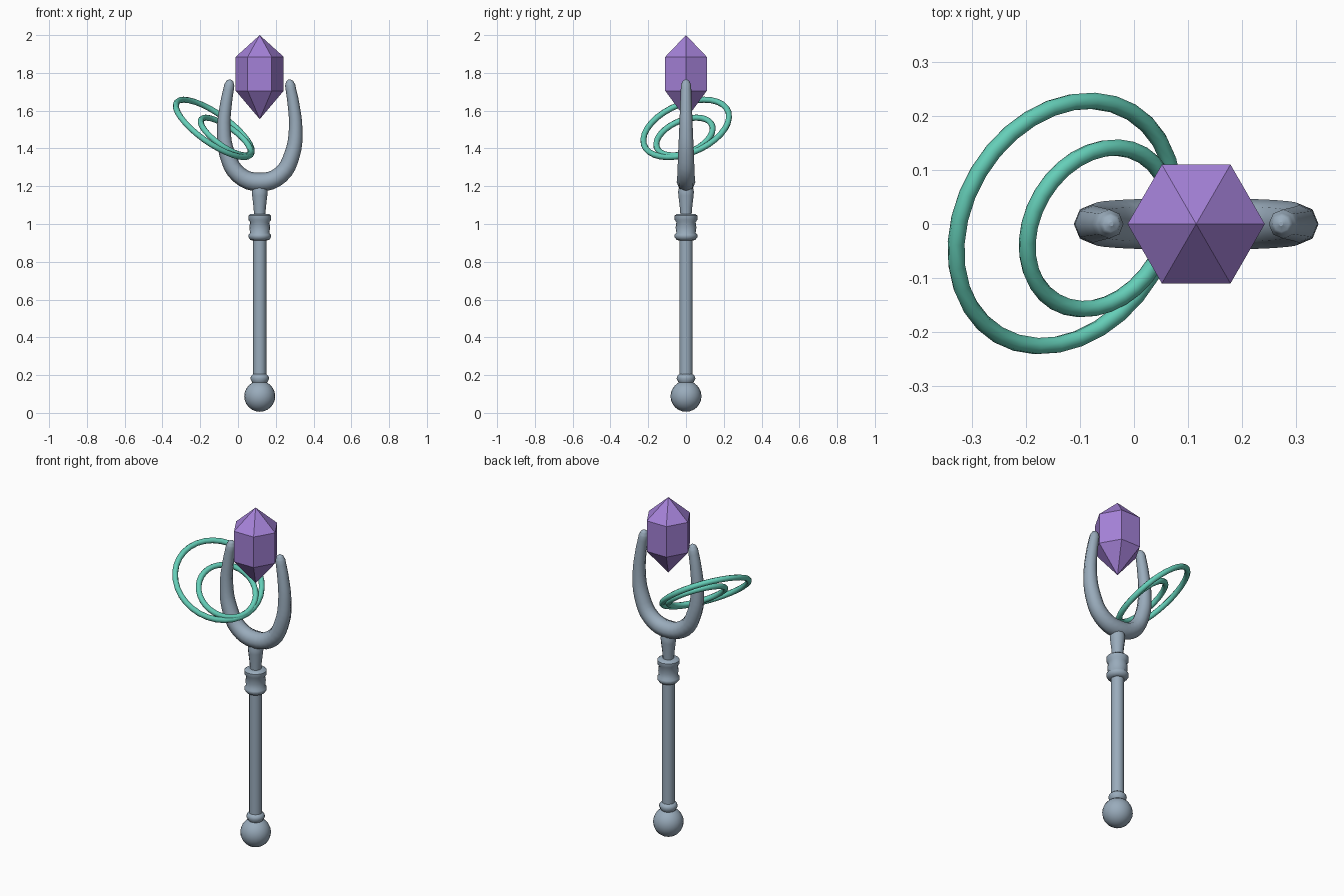
import bpy, bmesh
from math import sin, cos, pi, radians
from mathutils import Vector

default = bpy.data.objects.get("Cube")
if default:
    bpy.data.objects.remove(default, do_unlink=True)

AXIS_X = 0.115


def make_material(name, rgb):
    mat = bpy.data.materials.new(name)
    mat.use_nodes = True
    color = (*rgb, 1.0)
    mat.diffuse_color = color
    mat.node_tree.nodes["Principled BSDF"].inputs["Base Color"].default_value = color
    return mat


metal = make_material("blue grey metal", (0.32, 0.41, 0.50))
violet = make_material("violet crystal", (0.37, 0.22, 0.68))
teal = make_material("teal ring", (0.13, 0.62, 0.48))


def activate(obj):
    bpy.ops.object.select_all(action='DESELECT')
    obj.select_set(True)
    bpy.context.view_layer.objects.active = obj


def smooth(obj, angle=50):
    activate(obj)
    bpy.ops.object.shade_smooth_by_angle(angle=radians(angle))


def lathe(name, profile, sides, mat):
    """Spin (radius, height) pairs round the staff axis; zero radius makes a pole."""
    bm = bmesh.new()
    rings = []
    for r, z in profile:
        count = sides if r > 0 else 1
        rings.append([bm.verts.new((AXIS_X + r * cos(2 * pi * i / sides),
                                    r * sin(2 * pi * i / sides), z)) for i in range(count)])
    for low, high in zip(rings, rings[1:]):
        for i in range(sides):
            j = (i + 1) % sides
            quad = [low[i % len(low)], low[j % len(low)],
                    high[j % len(high)], high[i % len(high)]]
            bm.faces.new(list(dict.fromkeys(quad)))
    for ring in (rings[0], rings[-1]):
        if len(ring) > 1:
            bm.faces.new(ring)
    bmesh.ops.recalc_face_normals(bm, faces=bm.faces)
    mesh = bpy.data.meshes.new(name)
    bm.to_mesh(mesh)
    bm.free()
    obj = bpy.data.objects.new(name, mesh)
    bpy.context.collection.objects.link(obj)
    mesh.materials.append(mat)
    return obj


# Pommel ball
ball_r, ball_z = 0.082, 0.088
ball = [(ball_r * sin(pi * i / 12) if 0 < i < 12 else 0,
         ball_z - ball_r * cos(pi * i / 12)) for i in range(13)]
smooth(lathe("pommel_ball", ball, 20, metal))

# Shaft and its turned rings
smooth(lathe("pommel_ring", [(0.034, 0.15), (0.042, 0.165), (0.05, 0.182),
                             (0.046, 0.195), (0.035, 0.205)], 16, metal))
smooth(lathe("shaft", [(0.035, 0.15), (0.035, 0.93)], 12, metal))
smooth(lathe("collar", [(0.035, 0.912), (0.05, 0.916), (0.06, 0.93), (0.06, 0.943),
                        (0.051, 0.953), (0.055, 0.98), (0.051, 1.01), (0.06, 1.022),
                        (0.06, 1.044), (0.05, 1.052), (0.03, 1.054)], 16, metal))
smooth(lathe("neck", [(0.029, 1.04), (0.033, 1.09), (0.04, 1.15), (0.042, 1.17),
                      (0.036, 1.2)], 12, metal))

# Tapered fork: one prong as (sideways offset, height, radius), mirrored
prong = [(0.157, 1.766, 0.004), (0.158, 1.757, 0.018), (0.161, 1.735, 0.027),
         (0.178, 1.64, 0.031), (0.19, 1.5, 0.036), (0.172, 1.37, 0.042),
         (0.11, 1.26, 0.046)]
path = [(-x, z, r) for x, z, r in prong] + [(0, 1.222, 0.05)] + prong[::-1]
curve = bpy.data.curves.new("fork", 'CURVE')
curve.dimensions = '3D'
curve.bevel_depth = 1.0
curve.bevel_resolution = 2
curve.resolution_u = 4
curve.use_fill_caps = True
spline = curve.splines.new('BEZIER')
spline.bezier_points.add(len(path) - 1)
for point, (x, z, r) in zip(spline.bezier_points, path):
    point.co = (AXIS_X + x, 0, z)
    point.radius = r
    point.handle_left_type = point.handle_right_type = 'AUTO'
curve.materials.append(metal)
fork = bpy.data.objects.new("fork", curve)
bpy.context.collection.objects.link(fork)
activate(fork)
bpy.ops.object.convert(target='MESH')
smooth(bpy.context.view_layer.objects.active, 60)

# Six-sided crystal
lathe("crystal", [(0, 1.555), (0.127, 1.705), (0.127, 1.885), (0, 2.0)], 6, violet)

# Two tilted rings sharing one plane
tilt = Vector((0.544, -0.325, 0.774)).to_track_quat('Z', 'Y').to_euler()
for name, center, radius in (("large_ring", (-0.128, 0.001, 1.506), 0.24),
                             ("small_ring", (-0.065, -0.008, 1.463), 0.158)):
    bpy.ops.mesh.primitive_torus_add(location=center, rotation=tilt, major_radius=radius,
                                     minor_radius=0.016, major_segments=32, minor_segments=8)
    ring = bpy.context.object
    ring.name = name
    ring.data.materials.append(teal)
    smooth(ring, 60)
